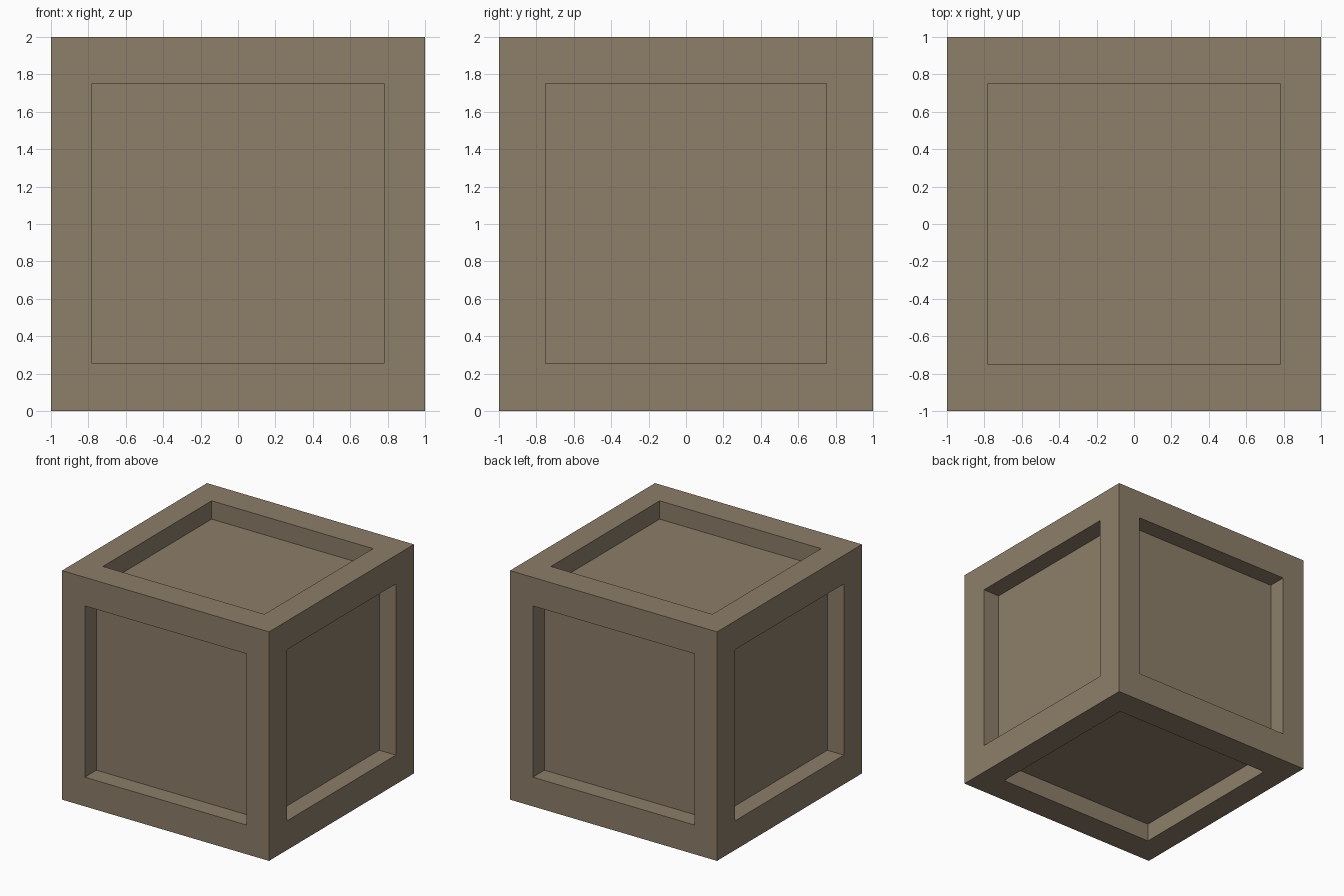
import bpy, bmesh
from mathutils import Vector

if "Cube" in bpy.data.objects:
    bpy.data.objects.remove(bpy.data.objects["Cube"])

LOW = (-0.78, -0.75, 0.255)    # panel opening limits per axis
HIGH = (0.78, 0.75, 1.75)
DEPTH = 0.16                   # how far each panel is sunk

wood = bpy.data.materials.new("brown wood")
wood.diffuse_color = (0.266, 0.209, 0.141, 1)
wood.use_nodes = True
wood.node_tree.nodes["Principled BSDF"].inputs["Base Color"].default_value = wood.diffuse_color

# Crate: a cube with a framed, sunken panel on every side
bm = bmesh.new()
bmesh.ops.create_cube(bm, size=2)
bmesh.ops.translate(bm, vec=Vector((0, 0, 1)), verts=bm.verts)

for face in list(bm.faces):
    normal = face.normal.copy()
    axis = max(range(3), key=lambda i: abs(normal[i]))
    # Frame border
    bmesh.ops.inset_individual(bm, faces=[face], thickness=0.2)
    centre = face.calc_center_median()
    for v in face.verts:
        for i in range(3):
            if i != axis:
                v.co[i] = HIGH[i] if v.co[i] > centre[i] else LOW[i]
    # Recess walls and sunken panel
    panel = bmesh.ops.extrude_discrete_faces(bm, faces=[face])["faces"][0]
    bmesh.ops.translate(bm, vec=-normal * DEPTH, verts=panel.verts)

bmesh.ops.recalc_face_normals(bm, faces=bm.faces)
mesh = bpy.data.meshes.new("crate")
bm.to_mesh(mesh)
bm.free()
mesh.materials.append(wood)
crate = bpy.data.objects.new("crate", mesh)
bpy.context.collection.objects.link(crate)
